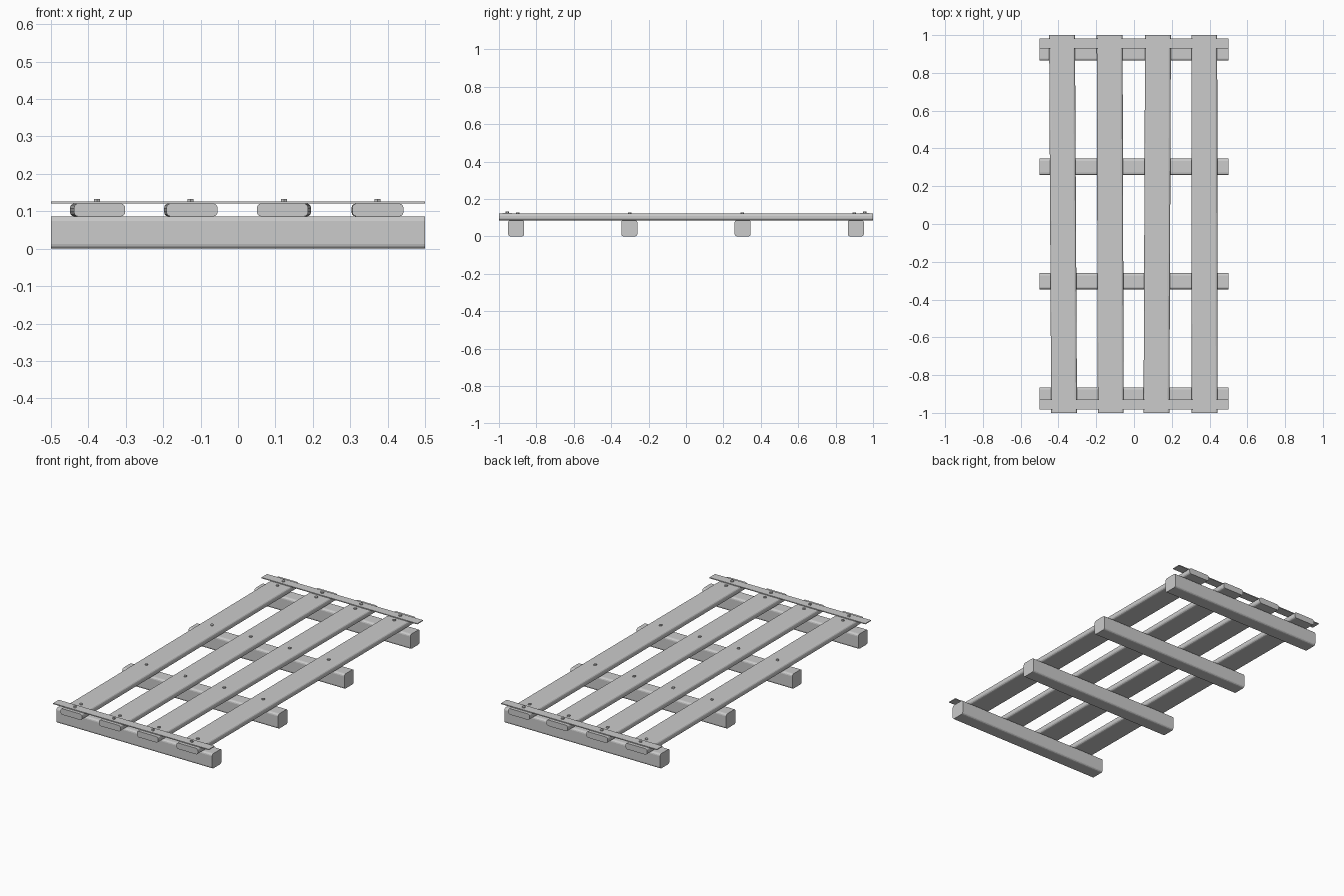
import bpy, bmesh, math
from mathutils import Matrix, Vector

if "Cube" in bpy.data.objects:
    bpy.data.objects.remove(bpy.data.objects["Cube"])


def rounded_bar(name, size, loc, axis, radius, rot=0.0):
    """Box whose four long edges (parallel to axis) are rounded; ends stay flat."""
    bm = bmesh.new()
    bmesh.ops.create_cube(bm, size=1.0)
    bmesh.ops.scale(bm, vec=size, verts=bm.verts)
    if radius:
        edges = [e for e in bm.edges
                 if abs((e.verts[0].co - e.verts[1].co).normalized()[axis]) > 0.9]
        bmesh.ops.bevel(bm, geom=edges, offset=radius, segments=3,
                        profile=0.5, affect='EDGES')
    mesh = bpy.data.meshes.new(name)
    bm.to_mesh(mesh)
    bm.free()
    ob = bpy.data.objects.new(name, mesh)
    ob.location = loc
    ob.rotation_euler.z = rot
    bpy.context.collection.objects.link(ob)
    return ob


def bolt_heads(name, points, radius, height):
    """Row of small hexagonal bolt heads sitting on the given points."""
    bm = bmesh.new()
    for p in points:
        m = Matrix.Translation(Vector(p) + Vector((0, 0, height / 2 - 0.001)))
        bmesh.ops.create_cone(bm, cap_ends=True, segments=6, radius1=radius,
                              radius2=radius, depth=height + 0.002, matrix=m)
    mesh = bpy.data.meshes.new(name)
    bm.to_mesh(mesh)
    bm.free()
    bpy.context.collection.objects.link(bpy.data.objects.new(name, mesh))


# Cross beams underneath
for i, y in enumerate((-0.908, -0.303, 0.303, 0.908)):
    rounded_bar(f"cross_beam_{i + 1}", (1.0, 0.086, 0.086), (0, y, 0.043), 0, 0.012)

# Long planks, laid slightly askew: (x at front end, x at back end)
planks = ((-0.370, -0.381), (-0.123, -0.129), (0.119, 0.127), (0.374, 0.372))
for i, (xf, xb) in enumerate(planks):
    rounded_bar(f"plank_{i + 1}", (0.137, 2.0, 0.035), ((xf + xb) / 2, 0, 0.1035),
                1, 0.012, math.atan2(xf - xb, 2.0))

# Thin straps across both ends
for name, s in (("front_strap", -1), ("back_strap", 1)):
    rounded_bar(name, (1.0, 0.052, 0.005), (0, s * 0.955, 0.1235), 0, 0)

# Bolts through the planks into each beam, and through the straps
xs = (-0.377, -0.127, 0.123, 0.373)
bolt_heads("plank_bolts", [(x, y, 0.121) for x in xs for y in (-0.9, -0.3, 0.3, 0.9)],
           0.009, 0.006)
bolt_heads("strap_bolts", [(x, y, 0.126) for x in xs for y in (-0.955, 0.955)],
           0.009, 0.007)
